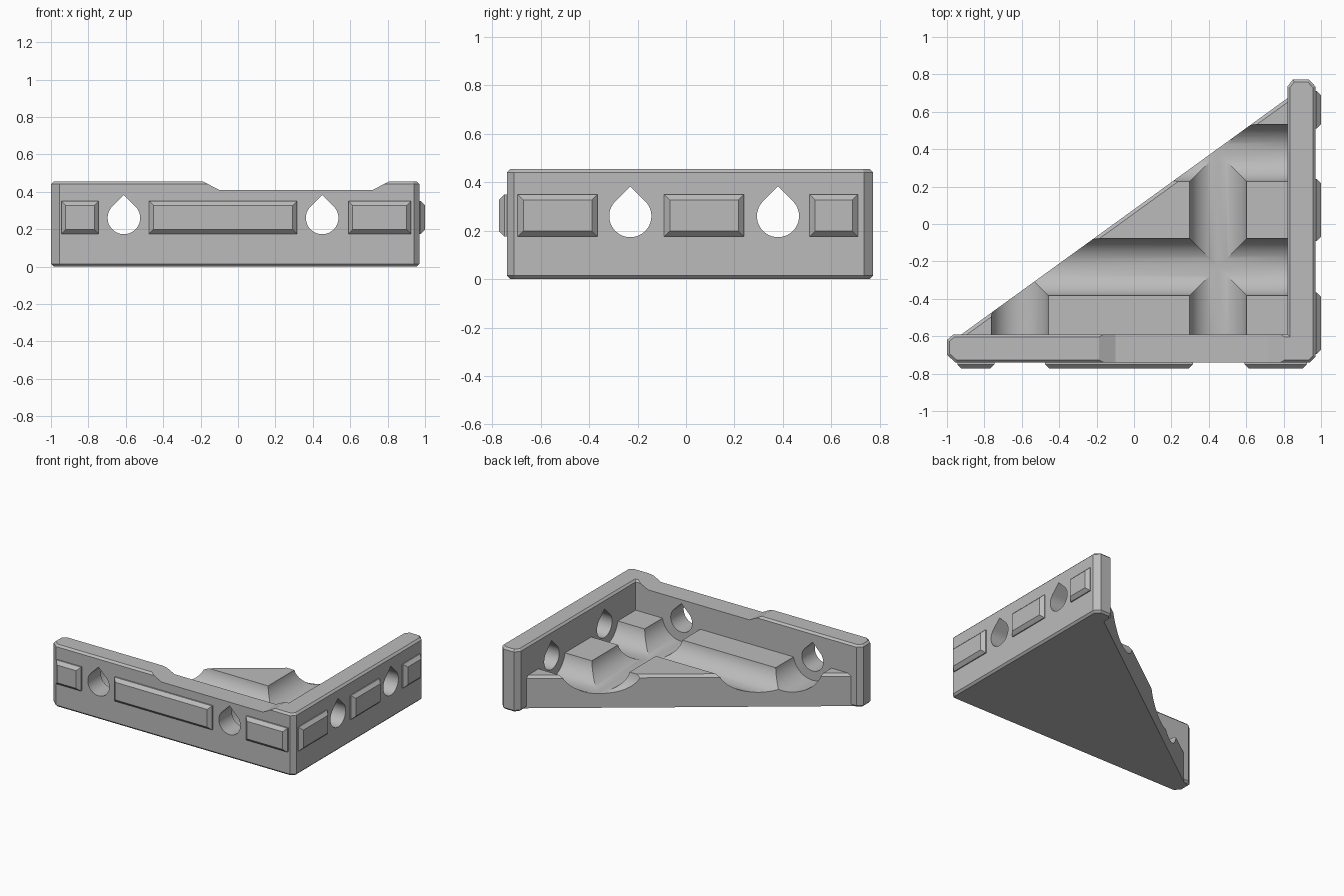
import bpy, bmesh, math

cube = bpy.data.objects.get("Cube")
if cube:
    bpy.data.objects.remove(cube, do_unlink=True)

grey = bpy.data.materials.new("plain grey")
grey.use_nodes = True
colour = (0.5, 0.5, 0.5, 1)
grey.diffuse_color = colour
for node in grey.node_tree.nodes:
    if node.type == 'BSDF_PRINCIPLED':
        node.inputs["Base Color"].default_value = colour

# How profile coordinates (p, q) and extrusion t map to space
AXES = {'x': lambda p, q, t: (t, p, q),
        'y': lambda p, q, t: (p, t, q),
        'z': lambda p, q, t: (p, q, t)}


def prism(name, profile, start, end, axis, chamfer=0, edge_rule=None):
    """Extrude a profile along an axis and chamfer the edges picked by a rule."""
    place = AXES[axis]
    bm = bmesh.new()
    low = [bm.verts.new(place(p, q, start)) for p, q in profile]
    high = [bm.verts.new(place(p, q, end)) for p, q in profile]
    bm.faces.new(low)
    bm.faces.new(high)
    n = len(profile)
    for i in range(n):
        j = (i + 1) % n
        bm.faces.new((low[i], low[j], high[j], high[i]))
    bmesh.ops.recalc_face_normals(bm, faces=bm.faces)
    if chamfer:
        edges = [e for e in bm.edges if edge_rule(e.verts[0].co, e.verts[1].co)]
        bmesh.ops.bevel(bm, geom=edges, offset=chamfer, segments=1,
                        affect='EDGES', profile=0.5)
    mesh = bpy.data.meshes.new(name)
    bm.to_mesh(mesh)
    bm.free()
    mesh.materials.append(grey)
    obj = bpy.data.objects.new(name, mesh)
    bpy.context.collection.objects.link(obj)
    return obj


def activate(obj):
    bpy.ops.object.select_all(action='DESELECT')
    obj.select_set(True)
    bpy.context.view_layer.objects.active = obj


def cut(obj, cutters):
    for cutter in cutters:
        cutter.hide_render = True
        mod = obj.modifiers.new("cut", 'BOOLEAN')
        mod.operation = 'DIFFERENCE'
        mod.solver = 'EXACT'
        mod.object = cutter
        activate(obj)
        bpy.ops.object.modifier_apply(modifier=mod.name)
        bpy.data.objects.remove(cutter, do_unlink=True)
    activate(obj)
    bpy.ops.object.shade_smooth_by_angle(angle=math.radians(25))


def arc(u, v, r, first, last, count):
    angles = [math.radians(first + (last - first) * i / count) for i in range(count + 1)]
    return [(u + r * math.cos(a), v + r * math.sin(a)) for a in angles]


def teardrop(u):
    r = 0.087
    return arc(u, HOLE_Z, r, 135, 405, 40) + [(u, HOLE_Z + r * math.sqrt(2))]


def channel(u):
    return arc(u, HOLE_Z, 0.155, 0, 354.375, 63)


HEIGHT, HOLE_Z = 0.455, 0.26
FRONT_HOLES, SIDE_HOLES = (-0.61, 0.45), (-0.23, 0.38)

# L-shaped wall with chamfered ends
plan = [(-1, -0.70), (-0.955, -0.74), (0.94, -0.74), (0.97, -0.71),
        (0.97, 0.735), (0.935, 0.773), (0.85, 0.773), (0.82, 0.735),
        (0.82, -0.59), (-0.965, -0.59), (-1, -0.62)]
walls = prism("corner_walls", plan, 0, HEIGHT, 'z', 0.014,
              lambda a, b: abs(a.z - b.z) < 0.001)

# Lowered top edge and teardrop holes
notch = [(-0.19, 0.456), (-0.1, 0.41), (0.72, 0.41), (0.81, 0.456), (0.81, 0.6), (-0.19, 0.6)]
cutters = [prism("notch_cutter", notch, -0.9, -0.57, 'y')]
cutters += [prism("hole_cutter", teardrop(x), -0.9, -0.5, 'y') for x in FRONT_HOLES]
cutters += [prism("hole_cutter", teardrop(y), 0.7, 1.1, 'x') for y in SIDE_HOLES]
cut(walls, cutters)

# Triangular floor, chamfered along its long sloping side
floor = prism("triangular_floor", [(-0.95, -0.61), (0.84, -0.61), (0.84, 0.687)],
              0, 0.235, 'z', 0.018,
              lambda a, b: abs(a.z - b.z) < 0.001 and abs(a.x - b.x) > 1
              and abs(a.y - b.y) > 1 and a.z > 0.1)

# Rounded channels running in line with the holes
cutters = [prism("channel_cutter", channel(x), -0.7, 1, 'y') for x in FRONT_HOLES]
cutters += [prism("channel_cutter", channel(y), -1.2, 0.95, 'x') for y in SIDE_HOLES]
cut(floor, cutters)

# Raised pads on the outer faces
def pad(name, left, right, axis, inner, outer):
    k = 0 if axis == 'x' else 1
    prism(name, [(left, 0.175), (right, 0.175), (right, 0.35), (left, 0.35)],
          inner, outer, axis, 0.023,
          lambda a, b: abs(a[k] - outer) < 0.001 and abs(b[k] - outer) < 0.001)


for i, (left, right) in enumerate([(-0.945, -0.745), (-0.475, 0.315), (0.59, 0.925)]):
    pad(f"front_pad_{i + 1}", left, right, 'y', -0.72, -0.773)
for i, (left, right) in enumerate([(-0.695, -0.365), (-0.09, 0.24), (0.51, 0.71)]):
    pad(f"side_pad_{i + 1}", left, right, 'x', 0.95, 1.0)
